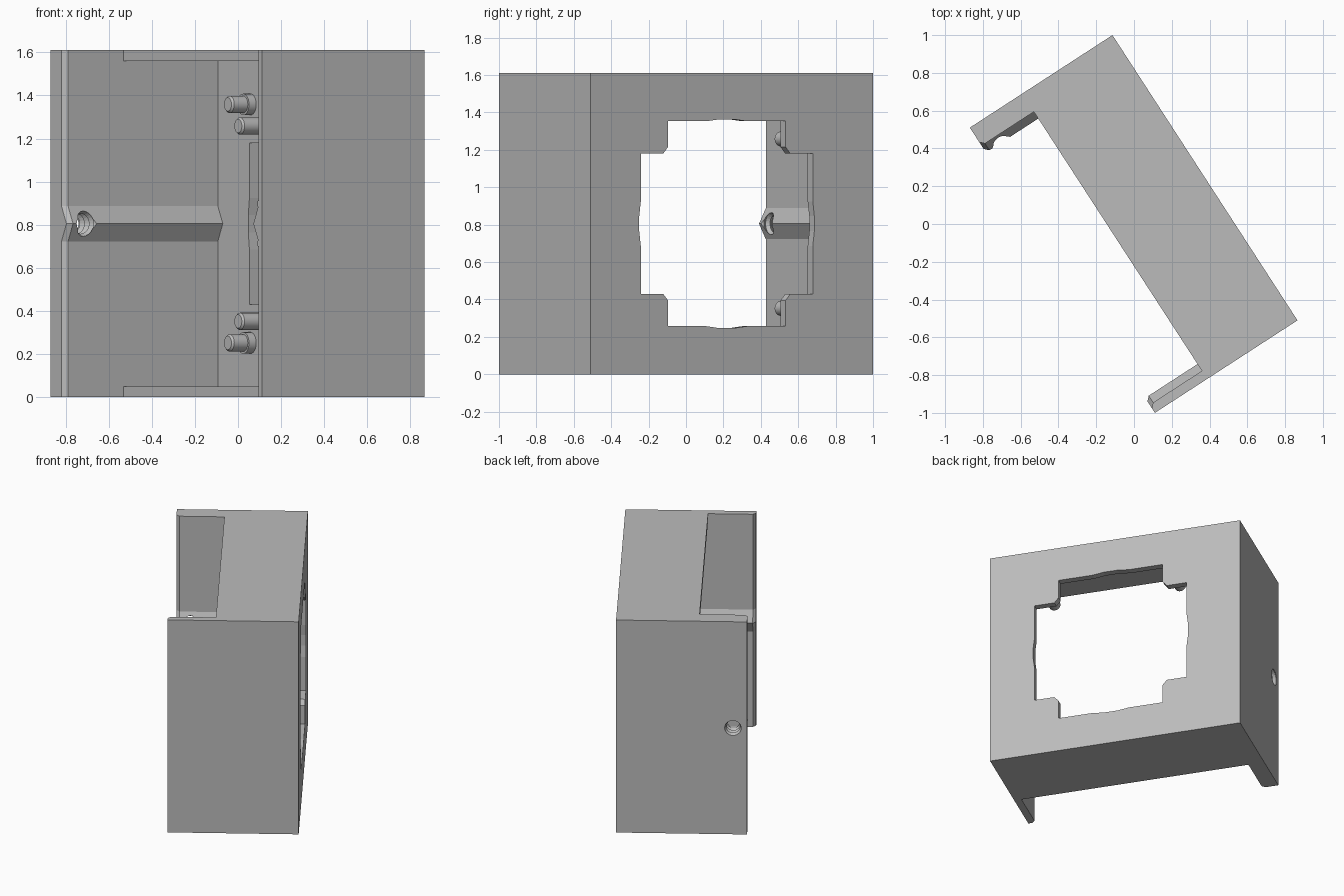
import bpy, bmesh, math
from mathutils import Vector

if "Cube" in bpy.data.objects:
    bpy.data.objects.remove(bpy.data.objects["Cube"])

# Housing frame: u runs along the face plate, v runs into the box, z is up
ANGLE = math.radians(57.03)
C, S = math.cos(ANGLE), math.sin(ANGLE)
LENGTH, DEPTH, HEIGHT = 1.8, 0.9, 1.61
MID_U, MID_Z = 0.932, HEIGHT / 2
INNER_L, INNER_R, SHEET = 0.114, 1.749, 0.05
PANEL_DEPTH, CHAMFER = 0.57, 0.022

grey = bpy.data.materials.new("plain grey")
grey.use_nodes = True
grey.diffuse_color = (0.5, 0.5, 0.5, 1)
grey.node_tree.nodes["Principled BSDF"].inputs["Base Color"].default_value = (0.5, 0.5, 0.5, 1)


def place(u, v, z):
    return Vector((-0.114 + C * u - S * v, 1.0 - S * u - C * v, z))


def loft(name, rings):
    """Closed solid skinned through rings of (u, v, z) points."""
    bm = bmesh.new()
    loops = [[bm.verts.new(place(*p)) for p in ring] for ring in rings]
    for a, b in zip(loops, loops[1:]):
        for i in range(len(a)):
            j = (i + 1) % len(a)
            bm.faces.new((a[i], a[j], b[j], b[i]))
    bm.faces.new(loops[0])
    bm.faces.new(loops[-1])
    bmesh.ops.recalc_face_normals(bm, faces=bm.faces)
    mesh = bpy.data.meshes.new(name)
    bm.to_mesh(mesh)
    bm.free()
    mesh.materials.append(grey)
    obj = bpy.data.objects.new(name, mesh)
    bpy.context.collection.objects.link(obj)
    return obj


def circle(radius, n=24):
    return [(radius * math.cos(2 * math.pi * i / n), radius * math.sin(2 * math.pi * i / n))
            for i in range(n)]


def activate(obj):
    bpy.ops.object.select_all(action='DESELECT')
    obj.select_set(True)
    bpy.context.view_layer.objects.active = obj


def cut(target, cutter):
    mod = target.modifiers.new("cut", 'BOOLEAN')
    mod.operation, mod.solver, mod.object = 'DIFFERENCE', 'EXACT', cutter
    activate(target)
    bpy.ops.object.modifier_apply(modifier=mod.name)
    bpy.data.objects.remove(cutter)


def inside(v, low, high, flare=0.0):
    """Inner section with a V ridge on each side wall."""
    left, right = INNER_L - flare, INNER_R + flare
    ridge, half = 0.043, 0.083
    return [(left, v, low), (right, v, low), (right, v, MID_Z - half),
            (right - ridge, v, MID_Z), (right, v, MID_Z + half), (right, v, high),
            (left, v, high), (left, v, MID_Z + half),
            (left + ridge, v, MID_Z), (left, v, MID_Z - half)]


# Housing block
corners = [(0, 0), (LENGTH, 0), (LENGTH, DEPTH), (0, DEPTH)]
housing = loft("housing", [[(u, v, z) for u, v in corners] for z in (0, HEIGHT)])

# Hollow between the top and bottom panels
cut(housing, loft("cavity_cutter", [inside(v, SHEET, HEIGHT - SHEET) for v in (SHEET, 0.7)]))

# Open rear part with chamfered wall ends
cut(housing, loft("opening_cutter", [
    inside(PANEL_DEPTH, -0.1, HEIGHT + 0.1),
    inside(DEPTH - CHAMFER, -0.1, HEIGHT + 0.1),
    inside(DEPTH + CHAMFER, -0.1, HEIGHT + 0.1, 2 * CHAMFER)]))

# Cross-shaped window with shallow bulges on its edges
quarter = [(0.05, 0.558), (0.13, 0.548), (0.375, 0.548), (0.375, 0.41),
           (0.405, 0.375), (0.548, 0.375), (0.548, 0.12), (0.558, 0.04)]
window = [(a, b) for a, b in quarter]
window += [(a, -b) for a, b in reversed(quarter)]
window += [(-a, -b) for a, b in quarter]
window += [(-a, b) for a, b in reversed(quarter)]
cut(housing, loft("window_cutter",
                  [[(MID_U + a, v, MID_Z + b) for a, b in window] for v in (-0.05, 0.08)]))

# Threaded hole through the thick wall
steps = 14
thread = [[(-0.055 + 0.02 * i, 0.803 + a, MID_Z + b)
           for a, b in circle(0.06 if i % 2 else 0.047)] for i in range(steps)]
cut(housing, loft("thread_cutter", thread))


# Pairs of mounting posts at each window corner
def post(name, u, z, collar):
    profile = [(0.045, 0.04), (0.165, 0.04), (0.175, 0.032)]
    if collar:
        profile = [(0.045, 0.05), (0.09, 0.05), (0.09, 0.04)] + profile[1:]
    obj = loft(name, [[(u + a, v, z + b) for a, b in circle(r)] for v, r in profile])
    activate(obj)
    bpy.ops.object.shade_smooth_by_angle(angle=math.radians(30))


for side, su in (("left", -1), ("right", 1)):
    for level, sz in (("upper", 1), ("lower", -1)):
        post(f"{side}_{level}_outer_post", MID_U + su * 0.54, MID_Z + sz * 0.553, True)
        post(f"{side}_{level}_inner_post", MID_U + su * 0.452, MID_Z + sz * 0.453, False)
